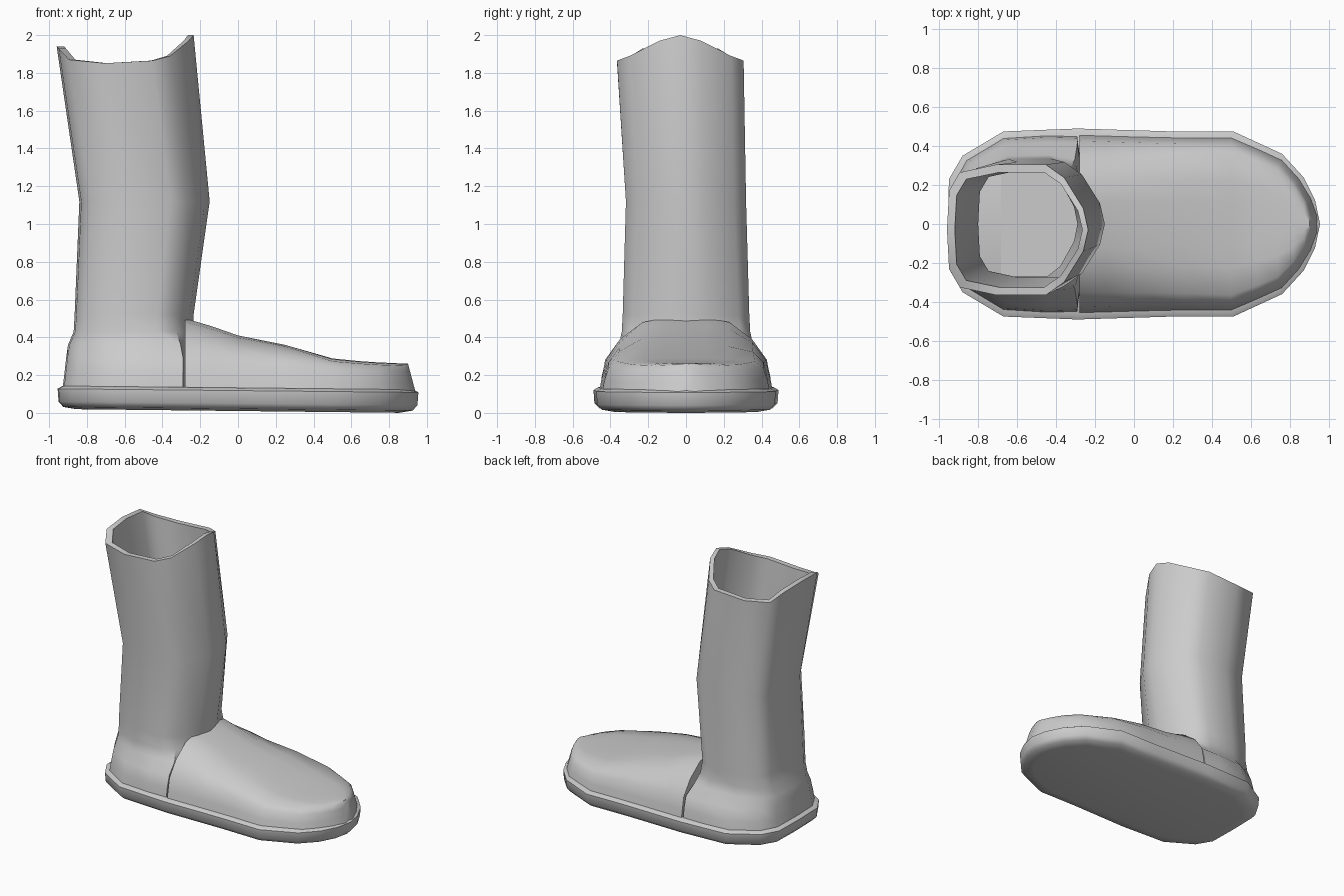
import bpy, bmesh, math

cube = bpy.data.objects.get("Cube")
if cube:
    bpy.data.objects.remove(cube)

grey = bpy.data.materials.new("light grey rubber")
grey.use_nodes = True
tone = (0.6, 0.6, 0.6, 1)
grey.diffuse_color = tone
grey.node_tree.nodes["Principled BSDF"].inputs["Base Color"].default_value = tone


def lerp(a, b, t):
    return a + (b - a) * t


def along(points, x):
    """Read a height off a polyline given as (x, value) pairs."""
    if x <= points[0][0]:
        return points[0][1]
    for (xa, a), (xb, b) in zip(points, points[1:]):
        if x <= xb:
            return lerp(a, b, (x - xa) / (xb - xa))
    return points[-1][1]


def mirrored(half):
    """Close a half outline that starts and ends on y = 0."""
    return half + [(x, -y) for x, y in half[-2:0:-1]]


def loft(name, rings, closed=True, angle=50):
    """Skin a list of equal rings, cap both ends and shade smooth."""
    bm = bmesh.new()
    rows = [[bm.verts.new(p) for p in ring] for ring in rings]
    n = len(rows[0])
    for a, b in zip(rows, rows[1:]):
        for i in range(n if closed else n - 1):
            j = (i + 1) % n
            bm.faces.new((a[i], a[j], b[j], b[i]))
    bm.faces.new(rows[0])
    bm.faces.new(rows[-1])
    bmesh.ops.recalc_face_normals(bm, faces=bm.faces)
    mesh = bpy.data.meshes.new(name)
    bm.to_mesh(mesh)
    bm.free()
    mesh.materials.append(grey)
    obj = bpy.data.objects.new(name, mesh)
    bpy.context.collection.objects.link(obj)
    bpy.ops.object.select_all(action="DESELECT")
    obj.select_set(True)
    bpy.context.view_layer.objects.active = obj
    bpy.ops.object.shade_smooth_by_angle(angle=math.radians(angle))
    return obj


# Sole: a rounded slab with a bevelled lower edge
outline = [(-0.955, 0), (-0.95, 0.23), (-0.88, 0.35), (-0.67, 0.475),
           (-0.29, 0.49), (0.2, 0.475), (0.51, 0.475), (0.76, 0.36),
           (0.87, 0.24), (0.93, 0.12), (0.955, 0)]
sole_levels = [(0.1, 0.01), (0.03, 0.022), (0.005, 0.05), (0, 0.118), (0.025, 0.133)]
loft("sole", [[(x * (1 - d / 0.95), y * (1 - d / 0.48), z - 0.01 * x)
               for x, y in mirrored(outline)] for d, z in sole_levels])

# Foot: arched cross-sections from the ankle to the toe
ridge = [(-0.28, 0.5), (-0.2, 0.48), (0, 0.41), (0.25, 0.36), (0.48, 0.29),
         (0.7, 0.27), (0.95, 0.26)]
ankle_arch = [(1, 0), (0.97, 0.2), (0.93, 0.44), (0.76, 0.72), (0.5, 0.95), (0.25, 1), (0, 1)]
toe_arch = [(1, 0), (0.97, 0.35), (0.92, 0.72), (0.82, 0.92), (0.5, 0.98), (0.25, 1), (0, 1)]
base = 0.11
sections = []
for x in (-0.28, -0.14, 0, 0.25, 0.5, 0.65, 0.76, 0.85, 0.91, 0.94):
    toe = min(1, max(0, (x + 0.28) / 0.8))
    lean = 0.04 * max(0, (x - 0.5) / 0.44)
    width = along(outline, x) - 0.03
    height = along(ridge, x) - base
    arch = [(lerp(a[0], b[0], toe) * width, lerp(a[1], b[1], toe))
            for a, b in zip(ankle_arch, toe_arch)]
    arch += [(-y, h) for y, h in arch[-2::-1]]
    sections.append([(x - lean * h, y, base + height * h) for y, h in arch])
loft("foot", sections, closed=False)

# Shaft: outer wall up to a wavy rim, then the lining down to the insole
round_plan = [(-1, 0), (-0.97, 0.6), (-0.82, 0.88), (-0.3, 1),
              (0.4, 1), (0.66, 0.8), (0.93, 0.33), (1, 0)]
heel_plan = [(-1, 0), (-0.98, 0.47), (-0.8, 0.72), (-0.25, 0.97),
             (0.4, 1), (0.85, 0.99), (0.95, 0.4), (1, 0)]
rim = [(-1, 1.94), (-0.82, 1.87), (0, 1.84), (0.4, 1.865),
       (0.66, 1.89), (0.93, 1.97), (1, 2.0)]


def shaft_ring(z, back, front, half, shift=0, heel=0):
    """One ring; a height of None follows the wavy rim."""
    ring = []
    for r, h in zip(mirrored(round_plan), mirrored(heel_plan)):
        u, v = lerp(r[0], h[0], heel), lerp(r[1], h[1], heel)
        x = lerp(back, front, (u + 1) / 2)
        ring.append((x, v * half + shift, along(rim, u) if z is None else z))
    return ring


loft("shaft", [
    shaft_ring(0.12, -0.93, -0.24, 0.455, 0, 1),
    shaft_ring(0.2, -0.92, -0.24, 0.445, 0, 1),
    shaft_ring(0.29, -0.91, -0.24, 0.42, 0, 1),
    shaft_ring(0.36, -0.90, -0.235, 0.355, 0, 0.7),
    shaft_ring(0.43, -0.87, -0.235, 0.34, 0, 0.3),
    shaft_ring(0.52, -0.865, -0.235, 0.335, 0, 0.15),
    shaft_ring(1.12, -0.84, -0.15, 0.318),
    shaft_ring(None, -0.96, -0.235, 0.335, -0.03),
    shaft_ring(None, -0.92, -0.265, 0.295, -0.03),
    shaft_ring(1.1, -0.8, -0.2, 0.275),
    shaft_ring(0.5, -0.81, -0.29, 0.27),
    shaft_ring(0.14, -0.81, -0.29, 0.27),
])
